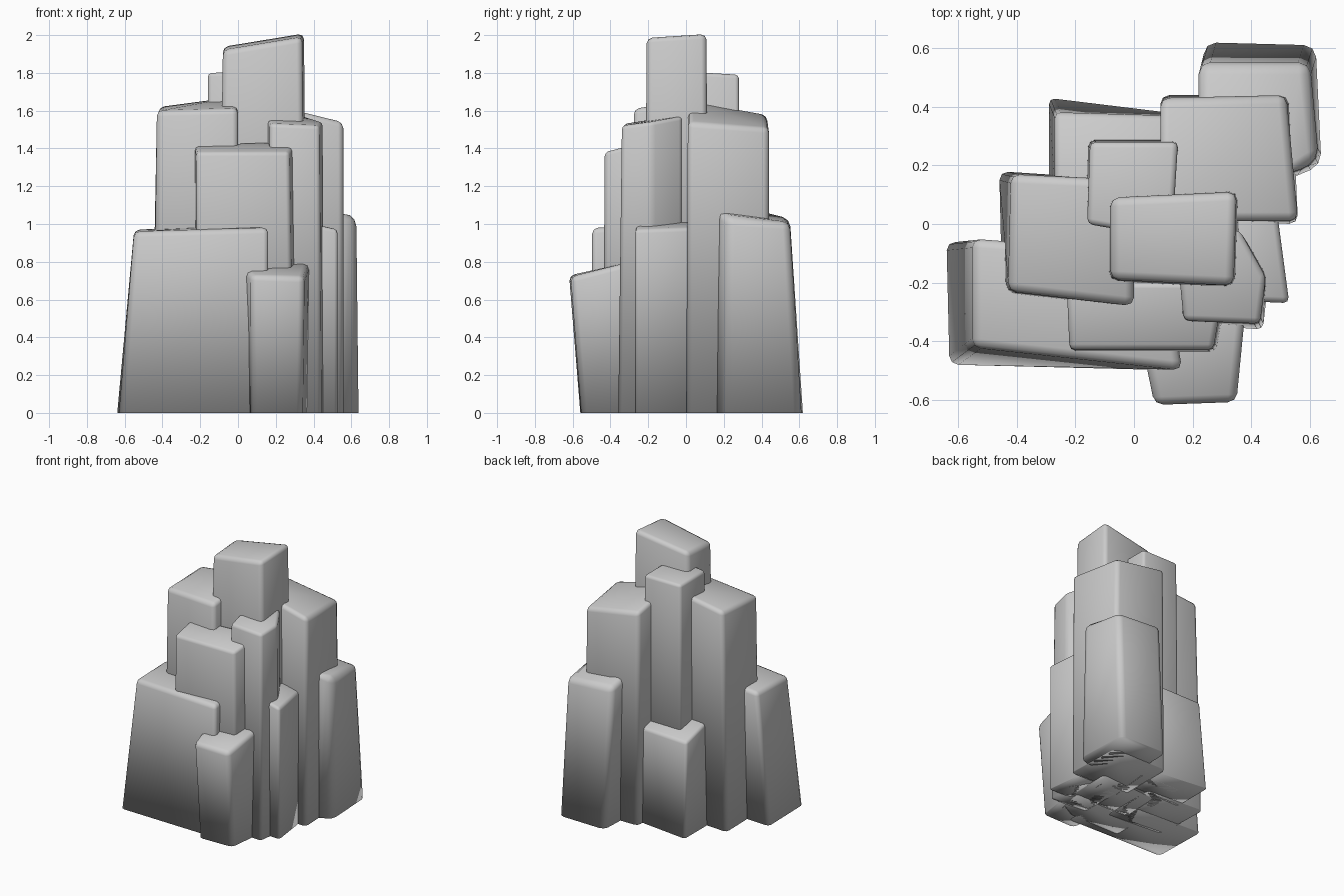
import bpy, bmesh


def column(name, base, top, heights, bevel=0.03):
    """Tapered rock column: base and top outlines run counter-clockwise from front left."""
    bm = bmesh.new()
    lo = [bm.verts.new((x, y, 0)) for x, y in base]
    hi = [bm.verts.new((x, y, z)) for (x, y), z in zip(top, heights)]
    n = len(lo)
    bm.faces.new(lo[::-1])
    bm.faces.new(hi)
    for i in range(n):
        j = (i + 1) % n
        bm.faces.new((lo[i], lo[j], hi[j], hi[i]))
    # chipped edges everywhere except around the ground
    edges = [e for e in bm.edges if any(v.co.z > 0.1 for v in e.verts)]
    bmesh.ops.bevel(bm, geom=edges, offset=bevel, segments=2, profile=0.5,
                    affect='EDGES', clamp_overlap=True)
    bmesh.ops.recalc_face_normals(bm, faces=bm.faces[:])
    for f in bm.faces:
        f.smooth = True
    mesh = bpy.data.meshes.new(name)
    bm.to_mesh(mesh)
    bm.free()
    ob = bpy.data.objects.new(name, mesh)
    bpy.context.collection.objects.link(ob)
    return ob


# summit columns
column("summit_column",
       [(-.11, -.21), (.36, -.22), (.37, .12), (-.10, .09)],
       [(-.08, -.19), (.34, -.21), (.35, .11), (-.08, .09)],
       [1.92, 1.99, 2.01, 1.94])
column("summit_back_column",
       [(-.16, 0), (.13, -.05), (.17, .29), (-.16, .29)],
       [(-.16, 0), (.13, -.05), (.15, .28), (-.15, .28)],
       [1.80, 1.81, 1.79, 1.79], .02)

# shoulder columns
column("left_shoulder_column",
       [(-.45, -.24), (0, -.28), (0, .15), (-.46, .18)],
       [(-.43, -.23), (0, -.28), (0, .15), (-.42, .17)],
       [1.60, 1.61, 1.68, 1.62])
column("right_shoulder_column",
       [(.09, .01), (.56, 0), (.54, .44), (.09, .44)],
       [(.09, .01), (.56, .01), (.52, .44), (.09, .43)],
       [1.66, 1.54, 1.51, 1.58])
column("front_shoulder_column",
       [(.15, -.34), (.44, -.36), (.46, -.18), (.36, -.02), (.14, -.02)],
       [(.17, -.33), (.43, -.34), (.45, -.18), (.36, -.02), (.14, -.02)],
       [1.53, 1.52, 1.54, 1.57, 1.58], .02)

# mid height columns
column("front_middle_column",
       [(-.22, -.44), (.29, -.44), (.34, -.2), (-.22, -.2)],
       [(-.22, -.43), (.27, -.43), (.31, -.2), (-.23, -.2)],
       [1.38, 1.38, 1.44, 1.42], .02)
column("left_column",
       [(-.63, -.48), (.16, -.50), (.10, -.1), (-.64, -.06)],
       [(-.55, -.42), (.165, -.50), (.10, -.1), (-.55, -.05)],
       [.96, .98, 1.0, .97])
column("back_right_column",
       [(.22, .2), (.52, .15), (.64, .2), (.62, .61), (.24, .62)],
       [(.22, .2), (.54, .17), (.63, .22), (.60, .55), (.22, .55)],
       [1.12, 1.08, 1.03, 1.01, 1.03], .04)
column("right_column",
       [(.30, -.26), (.53, -.27), (.49, .03), (.30, .03)],
       [(.30, -.26), (.53, -.27), (.49, .03), (.30, .03)],
       [1.02, .97, .98, 1.02], .02)

# low columns
column("front_low_column",
       [(.07, -.56), (.34, -.555), (.37, -.3), (.04, -.3)],
       [(.07, -.62), (.35, -.61), (.38, -.3), (.02, -.38)],
       [.73, .72, .80, .77])
column("back_left_low_column",
       [(-.29, .12), (.12, .12), (.12, .38), (-.29, .43)],
       [(-.27, .12), (.12, .12), (.12, .37), (-.27, .38)],
       [.76, .76, .70, .69], .02)
